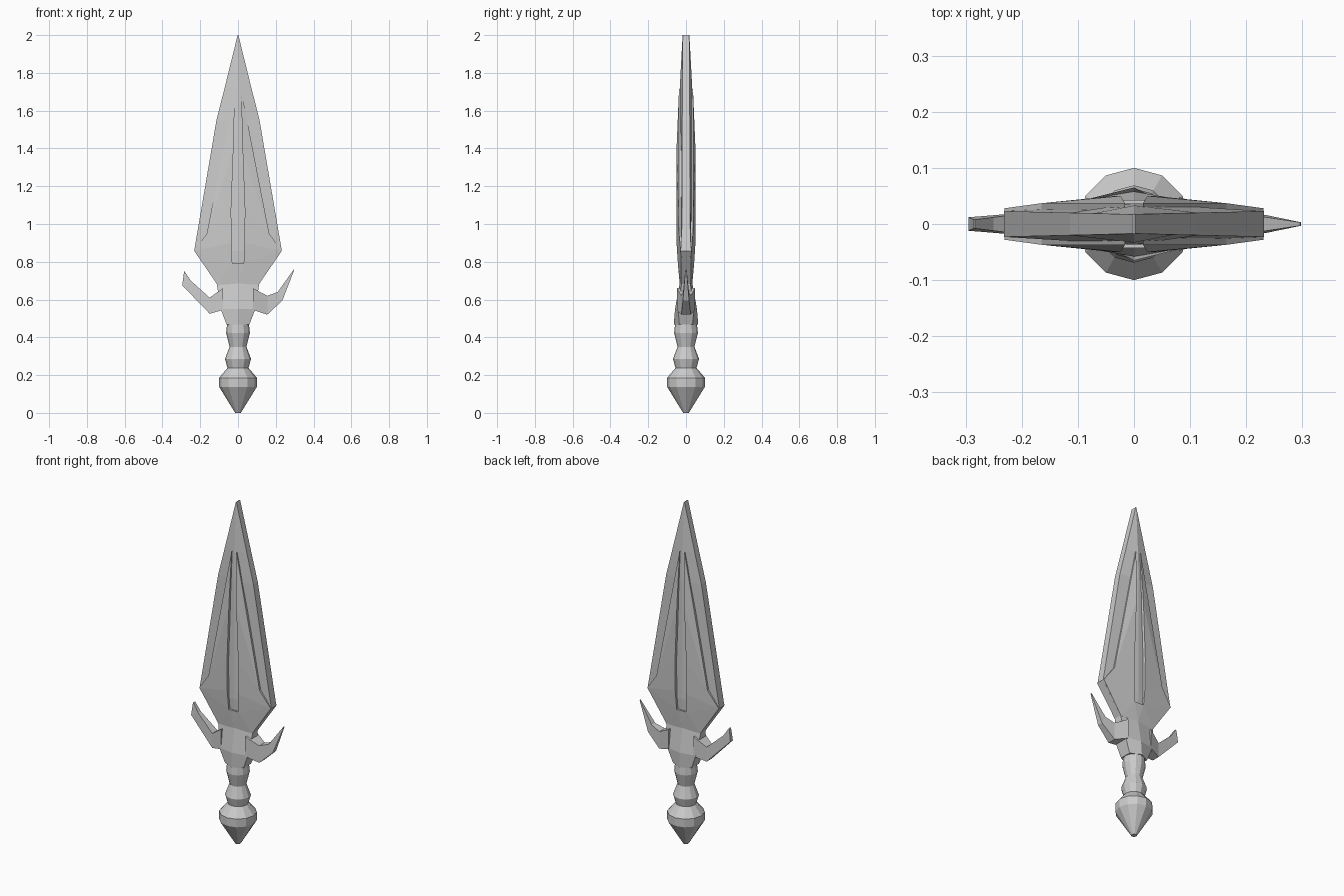
import bpy, bmesh, math

if "Cube" in bpy.data.objects:
    bpy.data.objects.remove(bpy.data.objects["Cube"])


def finish(name, bm):
    bmesh.ops.recalc_face_normals(bm, faces=bm.faces[:])
    me = bpy.data.meshes.new(name)
    bm.to_mesh(me)
    bm.free()
    ob = bpy.data.objects.new(name, me)
    bpy.context.collection.objects.link(ob)
    return ob


def loft(name, rings):
    """Skin a list of equal-length point rings and cap both ends."""
    bm = bmesh.new()
    rows = [[bm.verts.new(p) for p in ring] for ring in rings]
    n = len(rows[0])
    for a, b in zip(rows, rows[1:]):
        for i in range(n):
            j = (i + 1) % n
            bm.faces.new((a[i], a[j], b[j], b[i]))
    bm.faces.new(rows[0])
    bm.faces.new(rows[-1])
    return finish(name, bm)


def circle(r, z, sides=12):
    return [(r * math.cos(2 * math.pi * i / sides),
             r * math.sin(2 * math.pi * i / sides), z) for i in range(sides)]


def lens(z, w, e, h):
    """Flattened six-point section: half width, edge and ridge thickness."""
    return [(-w, -e, z), (0, -h, z), (w, -e, z), (w, e, z), (0, h, z), (-w, e, z)]


# Grip with two swellings, and the pointed pommel
loft("grip", [circle(r, z) for r, z in [
    (.055, .235), (.069, .286), (.045, .35), (.063, .424), (.058, .47)]])
loft("pommel", [circle(r, z) for r, z in [
    (.015, 0), (.1, .138), (.1, .186), (.055, .239)]])

# Guard body
loft("guard", [lens(*s) for s in [
    (.467, .06, .035, .065), (.55, .092, .042, .058), (.69, .113, .022, .033)]])

# Guard horns, differently shaped on each side: upper point, lower point, half thickness
horns = {
    "left_horn": [((-.08, .66), (-.08, .545), .045), ((-.15, .61), (-.15, .525), .024),
                  ((-.25, .70), (-.295, .675), .012), ((-.283, .75), (-.286, .745), .008)],
    "right_horn": [((.08, .66), (.08, .545), .048), ((.155, .62), (.155, .52), .025),
                   ((.21, .64), (.235, .595), .016), ((.296, .76), (.298, .757), .003)],
}
for name, secs in horns.items():
    loft(name, [[(u[0], -t, u[1]), (u[0], t, u[1]), (l[0], t, l[1]), (l[0], -t, l[1])]
                for u, l, t in secs])

# Blade core with blunt rim and low central ridge
loft("blade", [lens(*s) for s in [
    (.68, .11, .02, .028), (.858, .232, .023, .037), (1.55, .114, .02, .037),
    (1.72, .071, .019, .033), (2.0, .002, .017, .018)]])

# Raised blade panels leaving a central groove: x, z, height
pts = [(.016, 1.715, .037), (.024, 1.4, .05), (.036, 1.08, .05), (.035, .9, .05),
       (.03, .79, .043), (0, .79, .043), (0, .68, .033), (.11, .68, .025),
       (.231, .858, .028), (.165, .95, .037)]
tops = [(0, 1, 9), (1, 2, 9), (2, 3, 8, 9), (3, 4, 8), (4, 7, 8), (4, 5, 6), (4, 6, 7)]
bm = bmesh.new()
top = [bm.verts.new((x, -h, z)) for x, z, h in pts]
base = [bm.verts.new((x, -.01, z)) for x, z, h in pts]
for f in tops:
    bm.faces.new([top[i] for i in f])
for i in range(len(pts)):
    j = (i + 1) % len(pts)
    if i != 5:  # centre line stays open for the mirror
        bm.faces.new((top[i], top[j], base[j], base[i]))
panels = finish("blade_panels", bm)
# Orient the open shell so the panel tops face forward
if panels.data.polygons[0].normal.y > 0:
    panels.data.flip_normals()
mir = panels.modifiers.new("Mirror", 'MIRROR')
mir.use_axis = (True, True, False)
mir.use_clip = True
